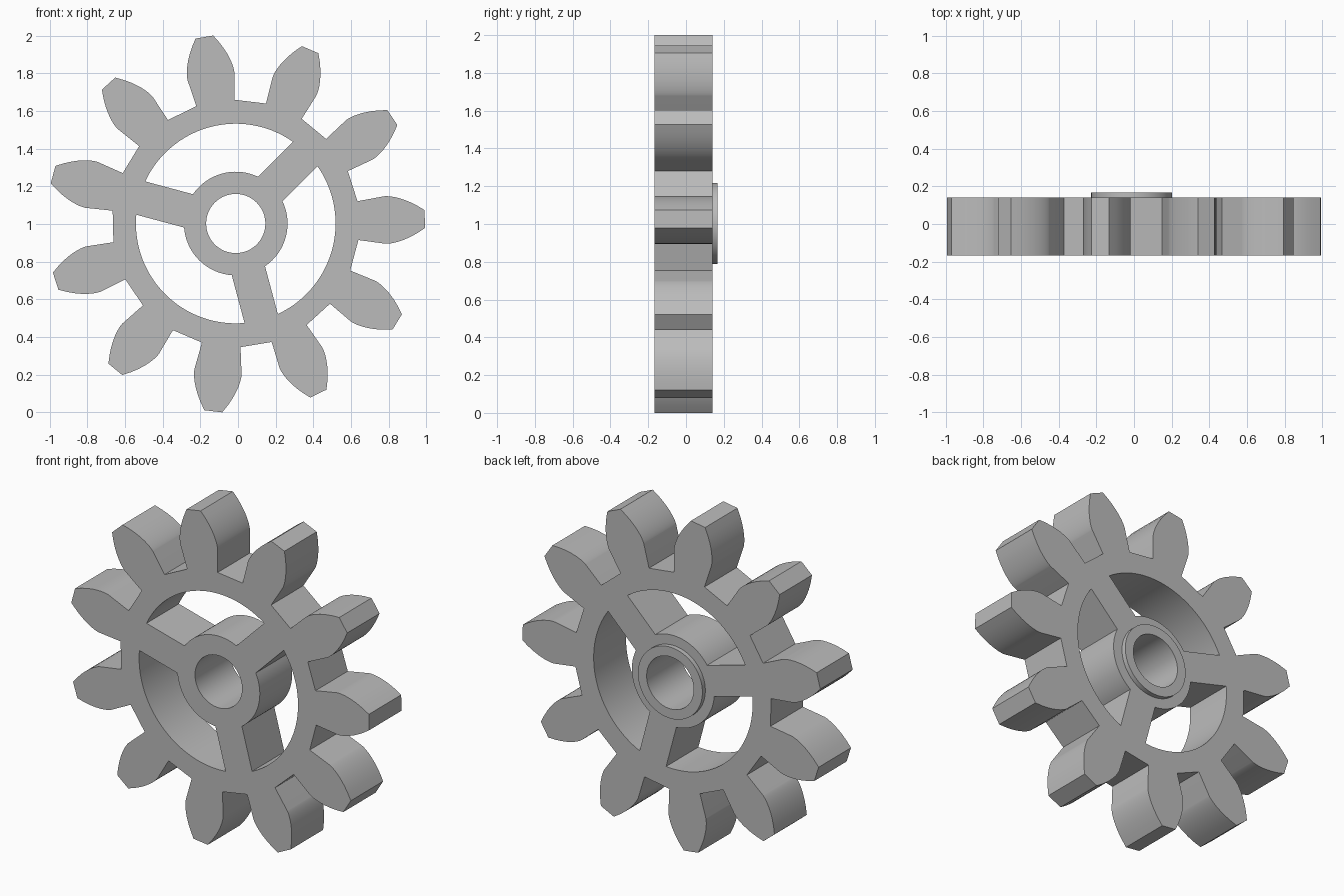
import bpy, bmesh
from math import sin, cos, tan, acos, asin, pi, radians

cube = bpy.data.objects.get("Cube")
if cube:
    bpy.data.objects.remove(cube)

TEETH, SPOKES = 11, 3
TIP, BASE, ROOT = 1.005, 0.8, 0.657       # gear circles
RIM, HUB, BOSS, BORE = 0.53, 0.275, 0.215, 0.157
SPOKE_HALF = 0.0915
FRONT, BACK, BOSS_BACK = -0.168, 0.14, 0.168
CENTRE_X, CENTRE_Z = -0.012, 1.0025
START = radians(165)                      # one tooth lines up with one spoke

grey = bpy.data.materials.new("plain grey")
grey.use_nodes = True
colour = (0.5, 0.5, 0.5, 1)
grey.diffuse_color = colour
grey.node_tree.nodes["Principled BSDF"].inputs["Base Color"].default_value = colour


def polar(r, a):
    return (r * cos(a), r * sin(a))


def arc(r, a0, a1, n):
    return [polar(r, a0 + (a1 - a0) * i / n) for i in range(n + 1)]


def circle(r, n=96):
    return arc(r, 0, 2 * pi, n)[:-1]


def plate(name, outlines, y0, y1):
    """Extrude closed outlines (the first is outer, the rest are holes) from y0 to y1."""
    curve = bpy.data.curves.new(name + " outline", "CURVE")
    curve.dimensions = "2D"
    curve.fill_mode = "BOTH"
    curve.extrude = (y1 - y0) / 2
    for points in outlines:
        spline = curve.splines.new("POLY")
        spline.points.add(len(points) - 1)
        for p, (x, y) in zip(spline.points, points):
            p.co = (x, y, 0, 1)
        spline.use_cyclic_u = True
    helper = bpy.data.objects.new(name + " helper", curve)
    bpy.context.collection.objects.link(helper)
    graph = bpy.context.evaluated_depsgraph_get()
    mesh = bpy.data.meshes.new_from_object(helper.evaluated_get(graph))
    bpy.data.objects.remove(helper)
    bm = bmesh.new()
    bm.from_mesh(mesh)
    bmesh.ops.remove_doubles(bm, verts=bm.verts, dist=1e-5)
    bmesh.ops.recalc_face_normals(bm, faces=bm.faces)
    bm.to_mesh(mesh)
    bm.free()
    mesh.materials.clear()
    mesh.materials.append(grey)
    obj = bpy.data.objects.new(name, mesh)
    bpy.context.collection.objects.link(obj)
    obj.location = (CENTRE_X, (y0 + y1) / 2, CENTRE_Z)
    obj.rotation_euler.x = pi / 2
    bpy.ops.object.select_all(action="DESELECT")
    obj.select_set(True)
    bpy.context.view_layer.objects.active = obj
    bpy.ops.object.shade_smooth_by_angle(angle=radians(25))
    return obj


# Tooth flank: radial below the base circle, involute above it
half = pi / 2 / TEETH + tan(radians(20)) - radians(20)
flank = [(ROOT, half)]
for i in range(11):
    r = BASE + (TIP - BASE) * (i / 10) ** 2
    phi = acos(BASE / r)
    flank.append((r, half - (tan(phi) - phi)))

teeth = []
for k in range(TEETH):
    a = START + k * 2 * pi / TEETH
    teeth += [polar(r, a - t) for r, t in flank]
    teeth += [polar(r, a + t) for r, t in reversed(flank)]

# Windows between the parallel-sided spokes
windows = []
for k in range(SPOKES):
    a, b = START + k * 2 * pi / SPOKES, START + (k + 1) * 2 * pi / SPOKES
    outer, inner = asin(SPOKE_HALF / RIM), asin(SPOKE_HALF / HUB)
    windows.append(arc(RIM, a + outer, b - outer, 36) + arc(HUB, b - inner, a + inner, 24))

plate("gear_wheel", [teeth, circle(BORE)] + windows, FRONT, BACK)
plate("rear_boss", [circle(BOSS), circle(BORE)], BACK, BOSS_BACK)
